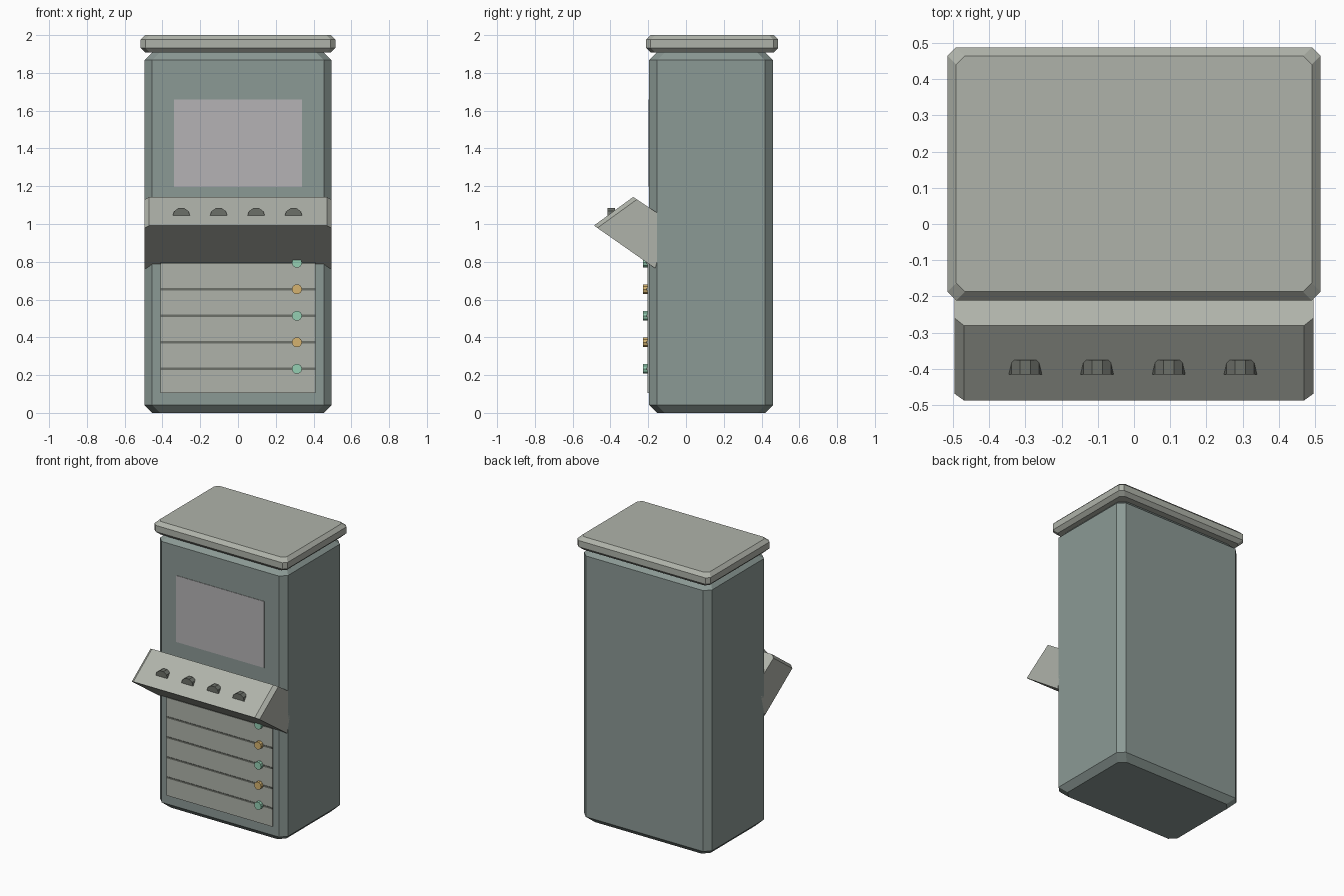
import bpy, bmesh, math
from mathutils import Matrix

if "Cube" in bpy.data.objects:
    bpy.data.objects.remove(bpy.data.objects["Cube"])


def material(name, r, g, b):
    m = bpy.data.materials.new(name)
    m.diffuse_color = (r, g, b, 1)
    m.use_nodes = True
    m.node_tree.nodes["Principled BSDF"].inputs["Base Color"].default_value = m.diffuse_color
    return m


SHELL = material("blue_grey", 0.26, 0.32, 0.30)
TRIM = material("light_grey", 0.43, 0.45, 0.40)
GLASS = material("screen_grey", 0.46, 0.45, 0.46)
DARK = material("dark_grey", 0.15, 0.16, 0.14)
GREEN = material("green", 0.30, 0.62, 0.45)
GOLD = material("gold", 0.66, 0.45, 0.16)


def finish(bm, name, mat):
    bmesh.ops.recalc_face_normals(bm, faces=bm.faces)
    me = bpy.data.meshes.new(name)
    bm.to_mesh(me)
    bm.free()
    me.materials.append(mat)
    ob = bpy.data.objects.new(name, me)
    bpy.context.collection.objects.link(ob)
    return ob


def loft(name, sections, mat):
    """Skin a stack of equal-length closed sections and cap both ends."""
    bm = bmesh.new()
    rings = [[bm.verts.new(p) for p in s] for s in sections]
    n = len(rings[0])
    for a, b in zip(rings, rings[1:]):
        for i in range(n):
            j = (i + 1) % n
            bm.faces.new((a[i], a[j], b[j], b[i]))
    bm.faces.new(rings[0])
    bm.faces.new(rings[-1])
    return finish(bm, name, mat)


def octagon(hx, y0, y1, z, c, inset=0):
    """Rectangle with cut corners, optionally drawn inwards."""
    x, a, b = hx - inset, y0 + inset, y1 - inset
    return [(x, a + c, z), (x, b - c, z), (x - c, b, z), (c - x, b, z),
            (-x, b - c, z), (-x, a + c, z), (c - x, a, z), (x - c, a, z)]


def chamfered_block(name, hx, y0, y1, z0, z1, c, mat):
    levels = [(z0, c), (z0 + c, 0), (z1 - c, 0), (z1, c)]
    return loft(name, [octagon(hx, y0, y1, z, c, i) for z, i in levels], mat)


def box(name, hx, y0, y1, z0, z1, mat):
    bm = bmesh.new()
    mx = (Matrix.Translation((0, (y0 + y1) / 2, (z0 + z1) / 2))
          @ Matrix.Diagonal((2 * hx, y1 - y0, z1 - z0, 1)))
    bmesh.ops.create_cube(bm, size=1, matrix=mx)
    return finish(bm, name, mat)


def knob(name, x, y0, y1, z, r, mat, sides=10):
    """Low-poly disc with its axis along y."""
    ring = [(r * math.cos(i * math.tau / sides), r * math.sin(i * math.tau / sides))
            for i in range(sides)]
    return loft(name, [[(x + u, y, z + v) for u, v in ring] for y in (y0, y1)], mat)


# Cabinet and overhanging lid
chamfered_block("cabinet", 0.495, -0.195, 0.46, 0, 1.908, 0.041, SHELL)
chamfered_block("lid", 0.515, -0.211, 0.488, 1.908, 2.0, 0.024, TRIM)

# Flat screen on the upper front
box("screen", 0.34, -0.198, -0.18, 1.195, 1.66, GLASS)

# Tilted console: full profile inside, top face chamfered at both ends
full = [(-0.487, 0.992), (-0.28, 1.143), (-0.095, 1.02), (-0.163, 0.765)]
end = [(-0.469, 0.979), (-0.26, 1.13)] + full[2:]
loft("console", [[(x, y, z) for y, z in prof] for x, prof in
                 ((-0.495, end), (-0.47, full), (0.47, full), (0.495, end))], TRIM)

# Half-sunk console knobs
for i in range(4):
    knob(f"console_knob_{i + 1}", -0.3 + 0.198 * i, -0.416, -0.375, 1.04, 0.047, DARK)

# Drawer panel with seams and alternating handles
box("drawer_panel", 0.409, -0.205, -0.18, 0.105, 0.86, TRIM)
for i in range(5):
    z = 0.233 + 0.1405 * i
    box(f"drawer_seam_{i + 1}", 0.409, -0.208, -0.19, z - 0.006, z + 0.006, DARK)
    knob(f"drawer_handle_{i + 1}", 0.312, -0.228, -0.19, z, 0.027, GOLD if i % 2 else GREEN)
